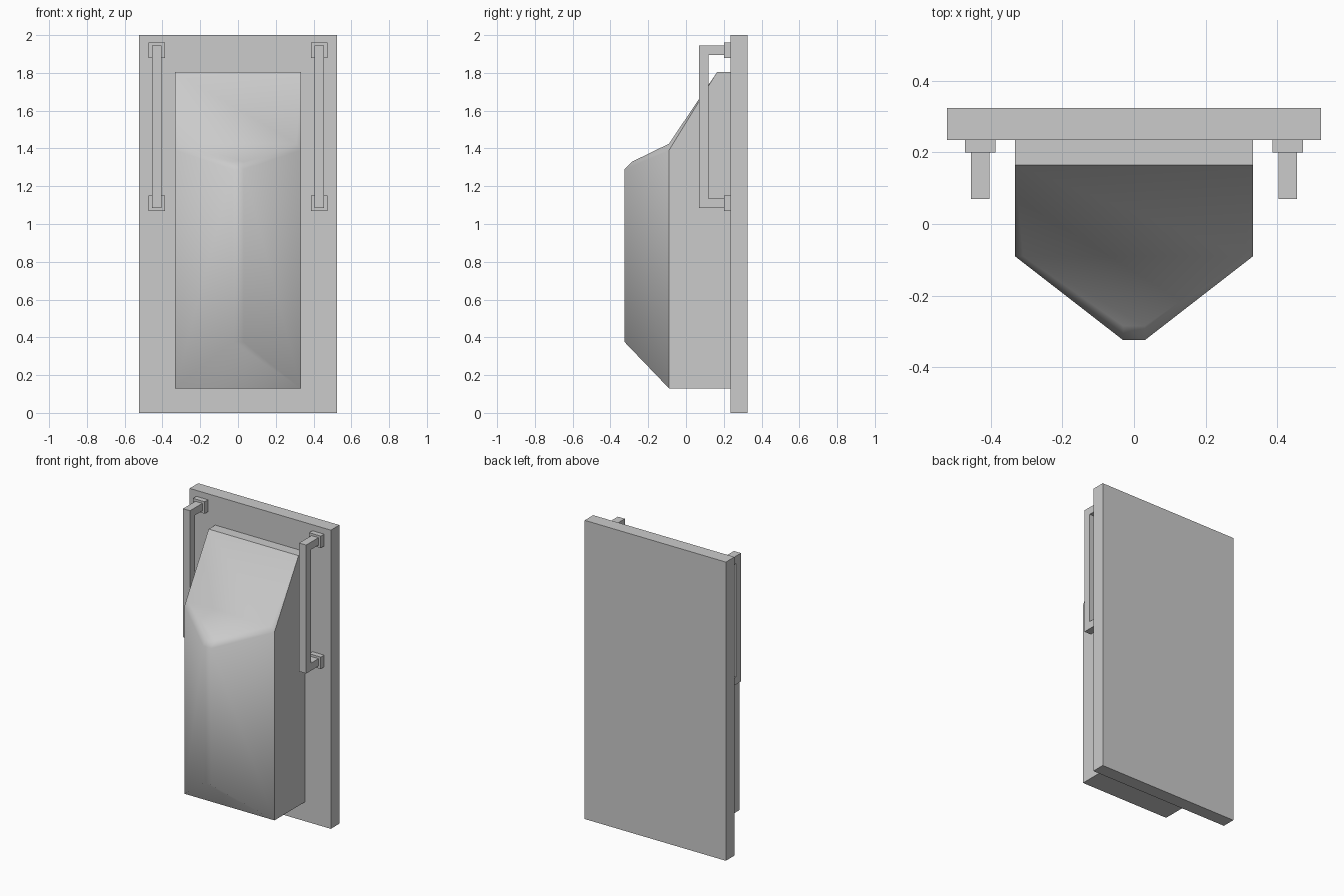
import bpy
import bmesh

cube = bpy.data.objects.get("Cube")
if cube:
    bpy.data.objects.remove(cube, do_unlink=True)

grey = bpy.data.materials.new("plain grey")
grey.use_nodes = True
GREY = (0.6, 0.6, 0.6, 1)
grey.diffuse_color = GREY
grey.node_tree.nodes["Principled BSDF"].inputs["Base Color"].default_value = GREY


def finish(name, bm):
    bmesh.ops.recalc_face_normals(bm, faces=bm.faces)
    mesh = bpy.data.meshes.new(name)
    bm.to_mesh(mesh)
    bm.free()
    mesh.materials.append(grey)
    obj = bpy.data.objects.new(name, mesh)
    bpy.context.collection.objects.link(obj)
    return obj


def box(name, low, high):
    bm = bmesh.new()
    bmesh.ops.create_cube(bm, size=1)
    for v in bm.verts:
        v.co = [a + (b - a) * (c + 0.5) for a, b, c in zip(low, high, v.co)]
    return finish(name, bm)


def extrude_side_profile(name, points, x0, x1):
    bm = bmesh.new()
    face = bm.faces.new([bm.verts.new((x0, y, z)) for y, z in points])
    new = bmesh.ops.extrude_face_region(bm, geom=[face])["geom"]
    for v in new:
        if isinstance(v, bmesh.types.BMVert):
            v.co.x = x1
    return finish(name, bm)


# Back panel
box("back_panel", (-0.523, 0.235, 0), (0.523, 0.325, 2))

# Wedge-fronted housing: one half's corners, mirrored, then joined by strips
corners = {
    "back_low": (0.333, 0.235, 0.13),
    "front_low": (0.333, -0.09, 0.13),
    "shoulder": (0.333, -0.09, 1.39),
    "brow": (0.333, 0.165, 1.805),
    "back_top": (0.333, 0.235, 1.805),
    "nose_low": (0.03, -0.325, 0.375),
    "nose_top": (0.03, -0.325, 1.29),
    "nose_bevel": (0.03, -0.285, 1.33),
    "bend": (0.31, -0.09, 1.425),
}
bm = bmesh.new()
left = {k: bm.verts.new(p) for k, p in corners.items()}
right = {k: bm.verts.new((-x, y, z)) for k, (x, y, z) in corners.items()}
side_faces = [
    "back_low front_low shoulder brow back_top",
    "front_low nose_low nose_top shoulder",
    "shoulder nose_top nose_bevel bend",
    "shoulder bend brow",
]
for half in (left, right):
    for names in side_faces:
        bm.faces.new([half[n] for n in names.split()])
loop = "back_low front_low nose_low nose_top nose_bevel bend brow back_top".split()
for a, b in zip(loop, loop[1:] + loop[:1]):
    bm.faces.new((left[a], right[a], right[b], left[b]))

# Soft front and hood, crisp outer box edges
bmesh.ops.recalc_face_normals(bm, faces=bm.faces)
for f in bm.faces:
    f.smooth = True
for e in bm.edges:
    e.smooth = not any(
        abs(f.normal.x) > 0.99 or abs(f.normal.z) > 0.99 or f.normal.y > 0.99
        for f in e.link_faces)
finish("wedge_housing", bm)

# Two pull handles, each on a pair of square mounts
HANDLE = [(0.20, 1.945), (0.07, 1.945), (0.07, 1.085), (0.20, 1.085),
          (0.20, 1.135), (0.12, 1.135), (0.12, 1.895), (0.20, 1.895)]
for side, sx in (("left", 1), ("right", -1)):
    cx = 0.43 * sx
    extrude_side_profile(side + "_handle", HANDLE, cx - 0.026, cx + 0.026)
    for level, z in (("upper", 1.92), ("lower", 1.11)):
        box(f"{side}_{level}_mount", (cx - 0.043, 0.20, z - 0.04),
            (cx + 0.043, 0.235, z + 0.04))
